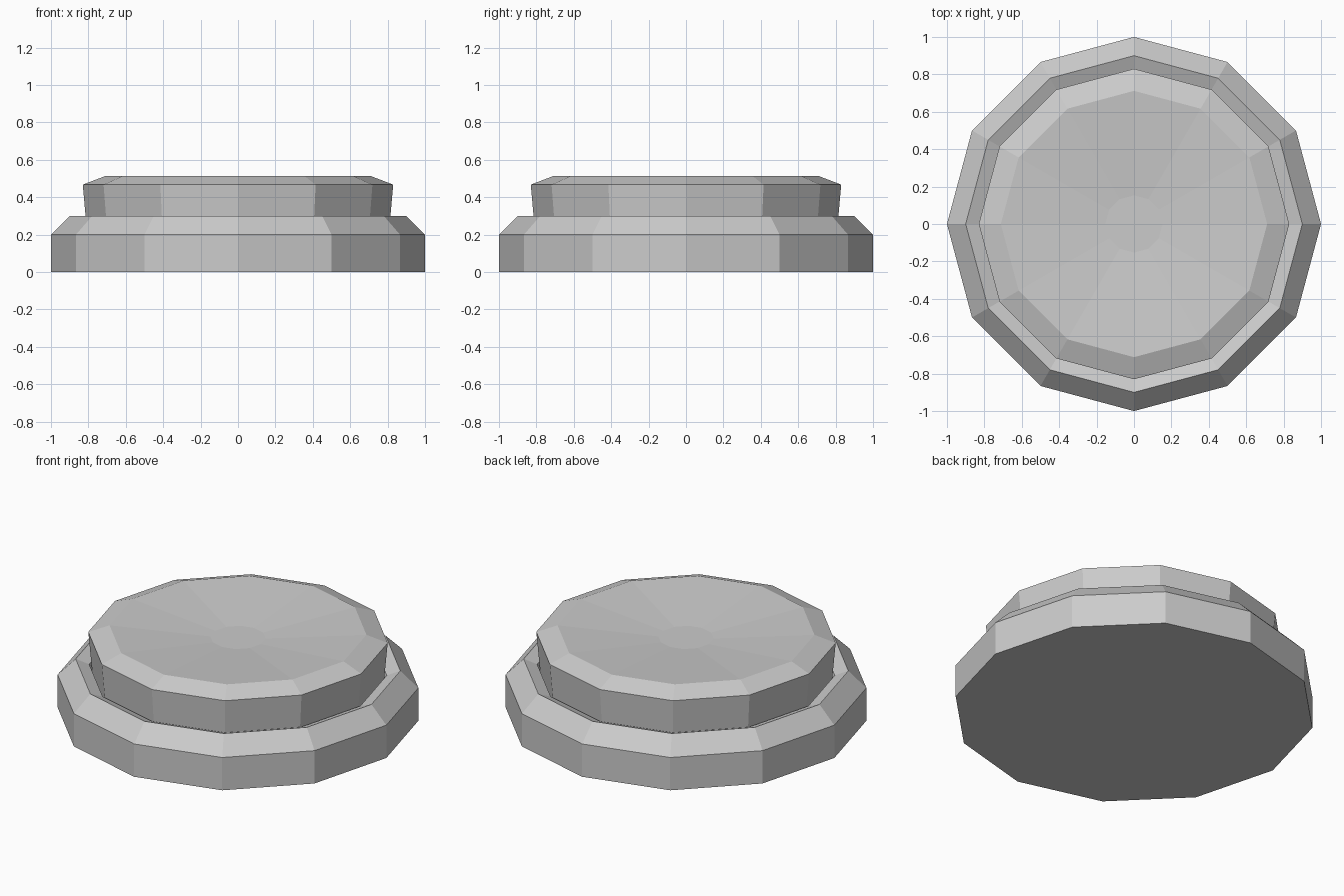
import bpy, bmesh
from math import cos, sin, tau

if "Cube" in bpy.data.objects:
    bpy.data.objects.remove(bpy.data.objects["Cube"])

SIDES = 12


def lathe(name, profile, cap_first=False, cap_last=False):
    """Revolve (radius, height) points into a flat-shaded 12-sided part."""
    bm = bmesh.new()
    rings = [[bm.verts.new((r * cos(tau * i / SIDES), r * sin(tau * i / SIDES), z))
              for i in range(SIDES)] for r, z in profile]
    for a, b in zip(rings, rings[1:]):
        for i in range(SIDES):
            j = (i + 1) % SIDES
            bm.faces.new((a[i], a[j], b[j], b[i]))
    if cap_first:
        bm.faces.new(rings[0][::-1])
    if cap_last:
        bm.faces.new(rings[-1])
    mesh = bpy.data.meshes.new(name)
    bm.to_mesh(mesh)
    bm.free()
    obj = bpy.data.objects.new(name, mesh)
    bpy.context.collection.objects.link(obj)
    return obj


# Base housing: chamfered rim, inward-sloping lip and narrow groove wall
lathe("base_housing", [(1, 0), (1, 0.2), (0.9, 0.3), (0.825, 0.27), (0.806, 0.2)],
      cap_first=True)

# Push button: flared side, bevelled edge and shallow dished top
lathe("push_button", [(0.806, 0.2), (0.83, 0.467), (0.712, 0.512), (0.153, 0.467)],
      cap_last=True)
